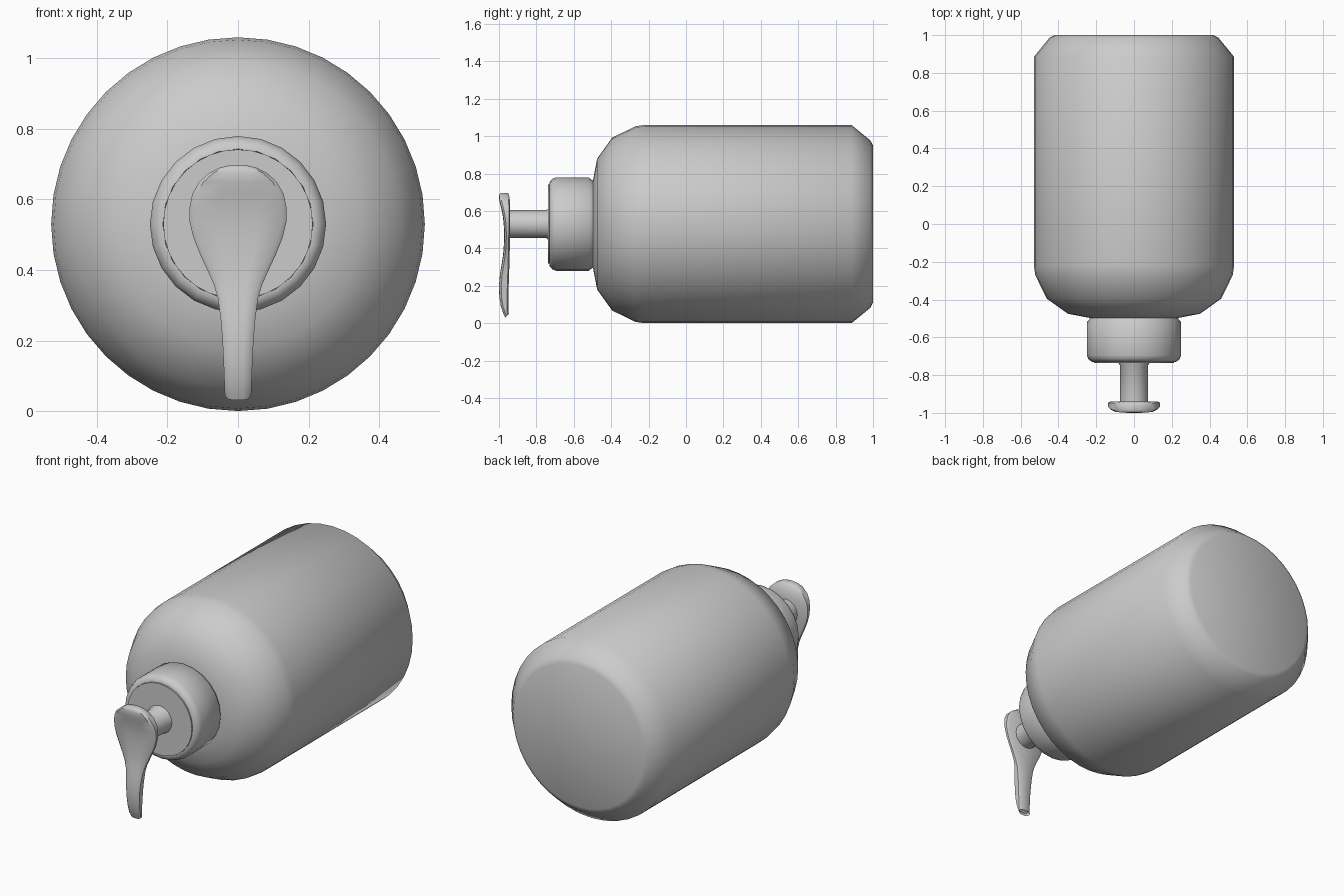
import bpy, bmesh, math

if "Cube" in bpy.data.objects:
    bpy.data.objects.remove(bpy.data.objects["Cube"])

CZ = 0.53  # height of the bottle axis, which runs along y


def finish(name, bm, angle=40):
    bmesh.ops.recalc_face_normals(bm, faces=bm.faces)
    me = bpy.data.meshes.new(name)
    bm.to_mesh(me)
    bm.free()
    ob = bpy.data.objects.new(name, me)
    bpy.context.collection.objects.link(ob)
    bpy.ops.object.select_all(action='DESELECT')
    ob.select_set(True)
    bpy.context.view_layer.objects.active = ob
    bpy.ops.object.shade_smooth_by_angle(angle=math.radians(angle))
    return ob


def loft(bm, rings):
    """Skin a list of equally long point rings and cap both ends."""
    vr = [[bm.verts.new(p) for p in ring] for ring in rings]
    n = len(vr[0])
    for a, b in zip(vr, vr[1:]):
        for i in range(n):
            j = (i + 1) % n
            bm.faces.new((a[i], a[j], b[j], b[i]))
    return bm.faces.new(vr[0]), bm.faces.new(vr[-1])


def lathe(name, profile, sides, angle=40):
    """Revolve (y, radius) points around the bottle axis."""
    bm = bmesh.new()
    steps = [2 * math.pi * i / sides for i in range(sides)]
    loft(bm, [[(r * math.sin(t), y, CZ + r * math.cos(t)) for t in steps]
              for y, r in profile])
    return finish(name, bm, angle)


# Bottle with rounded shoulder and chamfered base
lathe("bottle_body", [(-0.50, 0.22), (-0.475, 0.35), (-0.395, 0.462),
                      (-0.27, 0.523), (-0.22, 0.53), (0.885, 0.53),
                      (0.985, 0.448), (1.0, 0.42)], 40, 50)

# Screw collar, its raised disc, and pump stem
lathe("collar", [(-0.49, 0.23), (-0.502, 0.235), (-0.52, 0.25), (-0.695, 0.25),
                 (-0.715, 0.242), (-0.729, 0.225), (-0.73, 0.213),
                 (-0.72, 0.212)], 24, 50)
lathe("collar_disc", [(-0.70, 0.212), (-0.737, 0.212)], 32)
lathe("stem", [(-0.72, 0.082), (-0.738, 0.082), (-0.748, 0.075),
               (-0.955, 0.075)], 16, 50)

# Pump lever: rows of (z, half width, front y, back y)
rows = [(0.697, 0.025, -0.990, -0.955), (0.690, 0.052, -0.997, -0.948),
        (0.675, 0.082, -1.000, -0.944), (0.650, 0.110, -0.997, -0.941),
        (0.615, 0.130, -0.988, -0.940), (0.575, 0.138, -0.980, -0.940),
        (0.535, 0.137, -0.975, -0.940), (0.490, 0.126, -0.973, -0.940),
        (0.445, 0.108, -0.973, -0.941), (0.400, 0.087, -0.975, -0.942),
        (0.360, 0.069, -0.979, -0.943), (0.320, 0.057, -0.985, -0.944),
        (0.260, 0.049, -0.995, -0.946), (0.200, 0.044, -1.000, -0.948),
        (0.140, 0.041, -0.998, -0.950), (0.090, 0.039, -0.990, -0.950),
        (0.055, 0.038, -0.978, -0.950)]


def section(z, w, f, b, tilt=0.0):
    c = min(0.012, w * 0.3)
    half = [(w - c, b), (w, b - c * 0.6), (w, f + c), (w - c, f + c * 0.2), (w * 0.4, f)]
    pts = half + [(-x, y) for x, y in reversed(half)]
    return [(x, y, z + tilt * (y - f)) for x, y in pts]


bm = bmesh.new()
rings = [section(*r) for r in rows] + [section(0.031, 0.037, -0.967, -0.946, 0.9)]
top, tip = loft(bm, rings)
# Nozzle opening sunk into the tip
bmesh.ops.inset_region(bm, faces=[tip], thickness=0.004)
hole = bmesh.ops.extrude_face_region(bm, geom=[tip])
bm.faces.remove(tip) if tip.is_valid else None
bmesh.ops.translate(bm, vec=(0, -0.006, 0.02),
                    verts=[v for v in hole["geom"] if isinstance(v, bmesh.types.BMVert)])
finish("pump_lever", bm)
